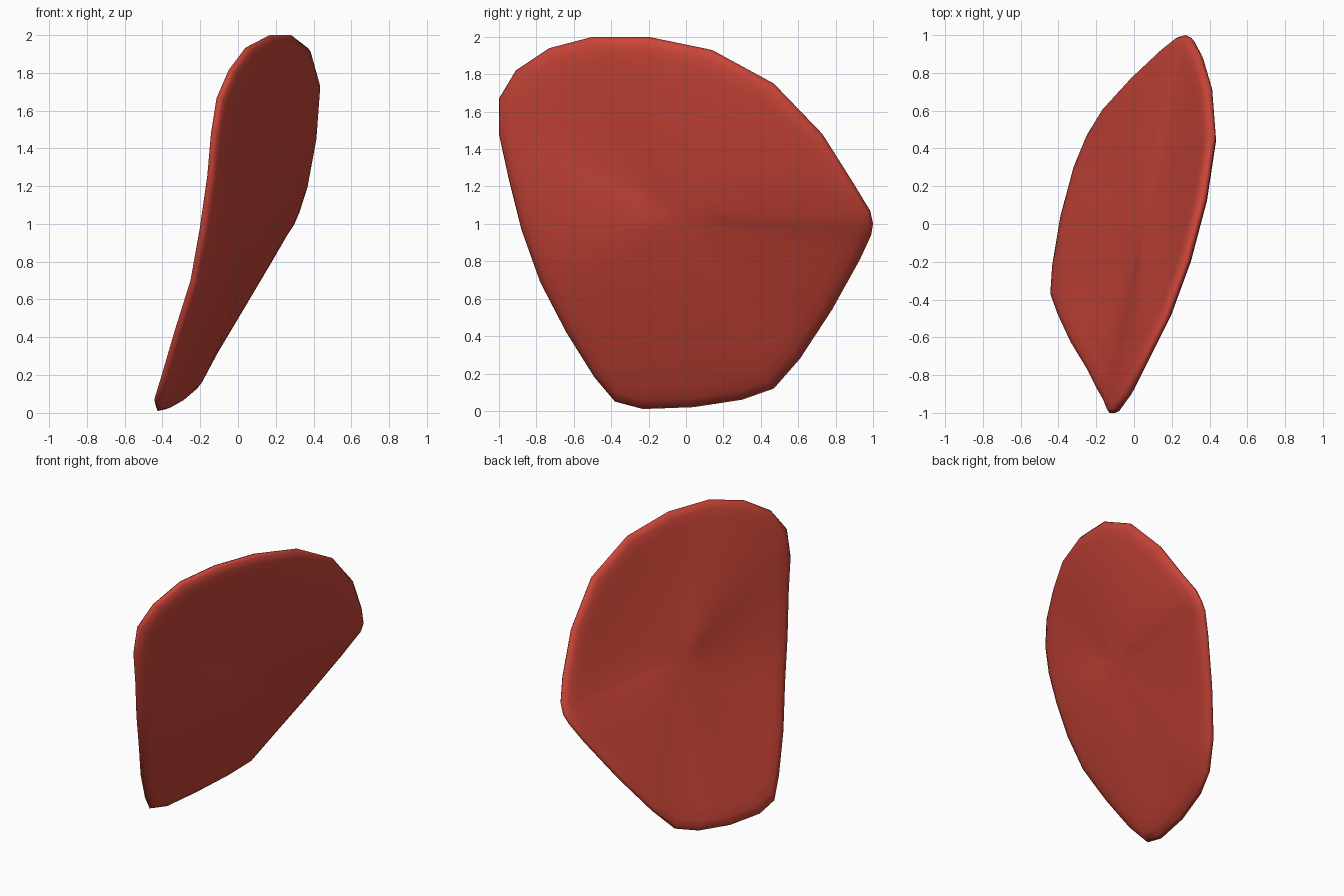
import bpy, bmesh
from mathutils import Vector

if "Cube" in bpy.data.objects:
    bpy.data.objects.remove(bpy.data.objects["Cube"])

# Rim of the curved plate, as (x, y, z) round the outline
RIM = [
    (-.435, -.38, .05), (-.425, -.23, .01), (-.38, .04, .02), (-.31, .30, .06),
    (-.24, .47, .12), (-.155, .61, .28), (0, .78, .54), (.16, .93, .81),
    (.235, .99, .94), (.275, 1.0, 1.0), (.305, .985, 1.07), (.35, .90, 1.21),
    (.40, .73, 1.48), (.42, .47, 1.75), (.37, .14, 1.93), (.28, -.20, 2.0),
    (.17, -.50, 2.0), (.055, -.73, 1.94), (-.035, -.91, 1.82), (-.10, -1.0, 1.67),
    (-.13, -1.0, 1.48), (-.15, -.95, 1.25), (-.19, -.88, .97), (-.24, -.78, .69),
    (-.325, -.64, .42), (-.395, -.49, .18)]
CENTRE = Vector((0, -.03, 1.05))
NORMAL = Vector((1, -.29, -.32)).normalized()
BULGE = .085

# Rings from the rim inwards: (fraction of radius, half thickness)
RINGS = [(.985, .019), (.945, .030), (.88, .034), (.7, .037), (.45, .04), (.2, .042)]


def point(rim, t, offset):
    """Point on the domed plate, pushed off its middle surface."""
    p = CENTRE.lerp(Vector(rim), t)
    p.x += BULGE * (1 - t * t)
    return p + NORMAL * offset


bm = bmesh.new()
n = len(RIM)
edge = [bm.verts.new(p) for p in RIM]

# Convex outer face and concave inner face share the rim
for side in (1, -1):
    previous = edge
    for t, h in RINGS:
        ring = [bm.verts.new(point(p, t, side * h)) for p in RIM]
        for i in range(n):
            j = (i + 1) % n
            bm.faces.new((previous[i], previous[j], ring[j], ring[i]))
        previous = ring
    tip = bm.verts.new(point(CENTRE, 0, side * .042))
    for i in range(n):
        bm.faces.new((previous[i], previous[(i + 1) % n], tip))

bmesh.ops.recalc_face_normals(bm, faces=bm.faces[:])
for f in bm.faces:
    f.smooth = True
mesh = bpy.data.meshes.new("curved_plate")
bm.to_mesh(mesh)
bm.free()

plate = bpy.data.objects.new("curved_plate", mesh)
bpy.context.collection.objects.link(plate)

# Red finish
red = bpy.data.materials.new("red")
red.diffuse_color = (.6, .06, .04, 1)
red.use_nodes = True
red.node_tree.nodes["Principled BSDF"].inputs["Base Color"].default_value = red.diffuse_color
mesh.materials.append(red)
